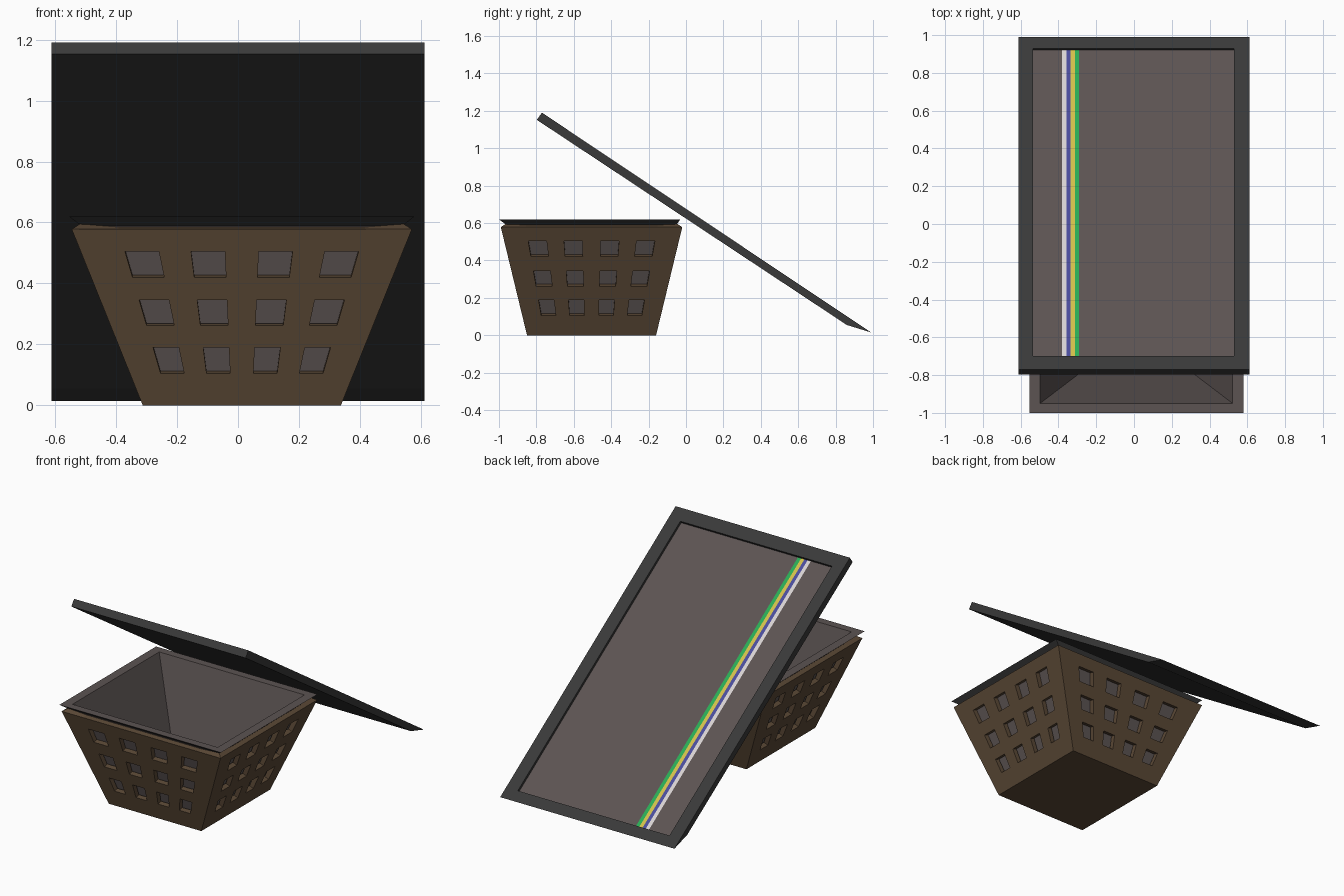
import bpy, bmesh
from mathutils import Vector

if "Cube" in bpy.data.objects:
    bpy.data.objects.remove(bpy.data.objects["Cube"])


def mat(name, r, g, b):
    m = bpy.data.materials.new(name)
    m.diffuse_color = tuple((c / 255) ** 2.2 for c in (r, g, b)) + (1,)
    m.use_nodes = True
    m.node_tree.nodes["Principled BSDF"].inputs["Base Color"].default_value = m.diffuse_color
    return m


brown = mat("brown", 90, 73, 56)
lining = mat("warm_grey", 92, 84, 83)
dark = mat("dark_grey", 60, 60, 60)
stripe_mats = [mat("white", 215, 210, 210), mat("blue", 75, 78, 155),
               mat("yellow", 208, 190, 75), mat("green", 45, 170, 85)]


def finish(name, bm, mats):
    bmesh.ops.remove_doubles(bm, verts=bm.verts, dist=1e-5)
    me = bpy.data.meshes.new(name)
    bm.to_mesh(me)
    bm.free()
    ob = bpy.data.objects.new(name, me)
    bpy.context.collection.objects.link(ob)
    for m in mats:
        me.materials.append(m)
    return ob


def face(bm, pts, idx=0):
    f = bm.faces.new([bm.verts.new(p) for p in pts])
    f.material_index = idx
    return f


def rect(cx, cy, hx, hy, z):
    return [Vector((cx + sx * hx, cy + sy * hy, z))
            for sx, sy in ((-1, -1), (1, -1), (1, 1), (-1, 1))]


def bridge(bm, a, b, idx=0):
    for i in range(4):
        j = (i + 1) % 4
        face(bm, (a[i], a[j], b[j], b[i]), idx)


# basket: tapered box with a 4 x 3 grid of window openings on each side
CX, CY, TOP = 0.0125, -0.505, 0.578
low = rect(CX, CY, 0.325, 0.345, 0)
high = rect(CX, CY, 0.558, 0.485, TOP)
us = [0] + [(1 + c + d) / 2 for c in (-0.62, -0.21, 0.21, 0.62) for d in (-0.105, 0.105)] + [1]
vs = [z / TOP for z in (0, 0.105, 0.19, 0.262, 0.345, 0.42, 0.505, TOP)]
bm = bmesh.new()
for k in range(4):
    n = (k + 1) % 4

    def wall(u, v):
        return low[k].lerp(low[n], u).lerp(high[k].lerp(high[n], u), v)

    for i in range(len(us) - 1):
        for j in range(len(vs) - 1):
            if i % 2 and j % 2:
                continue
            face(bm, (wall(us[i], vs[j]), wall(us[i + 1], vs[j]),
                      wall(us[i + 1], vs[j + 1]), wall(us[i], vs[j + 1])))
# base shares the wall subdivisions so that it welds cleanly
base = [low[k].lerp(low[(k + 1) % 4], u) for k in range(4) for u in us[:-1]]
face(bm, base[::-1])
basket = finish("basket", bm, [brown])
sol = basket.modifiers.new("thickness", "SOLIDIFY")
sol.thickness = 0.03
sol.offset = -1
sol.use_even_offset = True

# liner with flared rim, set inside the basket
bm = bmesh.new()
rings = [rect(CX, CY, 0.298, 0.315, 0.04),
         rect(CX, CY, 0.525, 0.452, 0.588),
         rect(CX, -0.515, 0.567, 0.485, 0.62),
         rect(CX, -0.515, 0.51, 0.435, 0.62),
         rect(CX, -0.515, 0.28, 0.26, 0.06)]
for i in range(4):
    bridge(bm, rings[i], rings[i + 1], 1 if i == 1 else 0)
face(bm, rings[0][::-1])
face(bm, rings[-1])
finish("liner", bm, [lining, dark])

# leaning lid: sloped slab with a recessed top
T, E = Vector((0, -0.77, 1.19)), Vector((0, 0.99, 0.015))
along = (E - T).normalized()
normal = Vector((0, -along.z, along.y))
W = 0.612


def slope(x, y, depth=0.0):
    p = T + (E - T) * ((y - T.y) / (E.y - T.y)) - normal * depth
    p.x = x
    return p


def slope_rect(x0, x1, y0, y1, d=0.0):
    return [slope(x, y, d) for x, y in ((x0, y0), (x1, y0), (x1, y1), (x0, y1))]


RX0, RX1, RY0, RY1, D = -0.535, 0.53, -0.70, 0.93, 0.016
outer = slope_rect(-W, W, T.y, E.y)
bm = bmesh.new()
bridge(bm, outer, slope_rect(RX0, RX1, RY0, RY1))
bridge(bm, slope_rect(RX0, RX1, RY0, RY1), slope_rect(RX0, RX1, RY0, RY1, D))
under_a, under_b = (-0.798, 1.152), (0.86, 0.055)
al, ar = (Vector((s * W, *under_a)) for s in (-1, 1))
bl, br = (Vector((s * W, *under_b)) for s in (-1, 1))
face(bm, (outer[1], outer[0], al, ar))
face(bm, (al, bl, br, ar))
face(bm, (bl, outer[3], outer[2], br))
face(bm, (outer[0], outer[3], bl, al))
face(bm, (outer[2], outer[1], ar, br))
finish("lid_frame", bm, [dark])

# lid panel with four coloured stripes
bm = bmesh.new()
xs = [RX0, -0.381, -0.358, -0.336, -0.313, -0.29, RX1]
for i in range(6):
    face(bm, slope_rect(xs[i], xs[i + 1], RY0, RY1, D), i if 1 <= i <= 4 else 0)
finish("lid_panel", bm, [lining] + stripe_mats)
